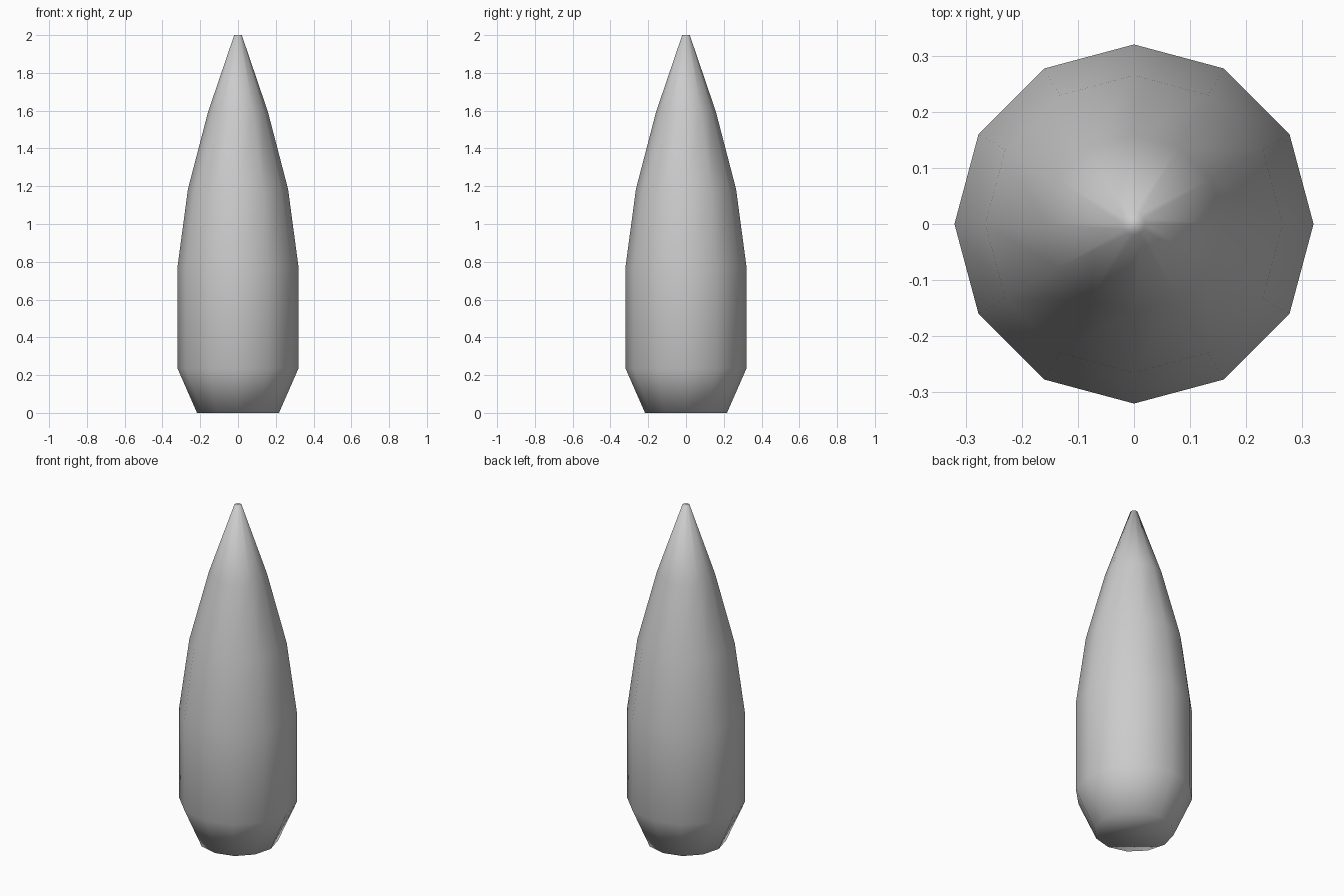
import bpy, bmesh, math

if "Cube" in bpy.data.objects:
    bpy.data.objects.remove(bpy.data.objects["Cube"])

SIDES = 12
# (radius, height) rings from base to tip
PROFILE = [(0.217, 0.0), (0.32, 0.235), (0.32, 0.775),
           (0.265, 1.185), (0.158, 1.595), (0.02, 2.0)]


def lathe(name, profile, sides):
    bm = bmesh.new()
    rings = [[bm.verts.new((r * math.cos(2 * math.pi * i / sides),
                            r * math.sin(2 * math.pi * i / sides), z))
              for i in range(sides)] for r, z in profile]
    for low, high in zip(rings, rings[1:]):
        for i in range(sides):
            j = (i + 1) % sides
            bm.faces.new((low[i], low[j], high[j], high[i]))
    bm.faces.new(rings[0][::-1])
    bm.faces.new(rings[-1])
    for face in bm.faces:
        face.smooth = True
    mesh = bpy.data.meshes.new(name)
    bm.to_mesh(mesh)
    bm.free()
    obj = bpy.data.objects.new(name, mesh)
    bpy.context.collection.objects.link(obj)
    return obj


# Tapered body with chamfered base and small blunt tip
lathe("pointed_body", PROFILE, SIDES)
